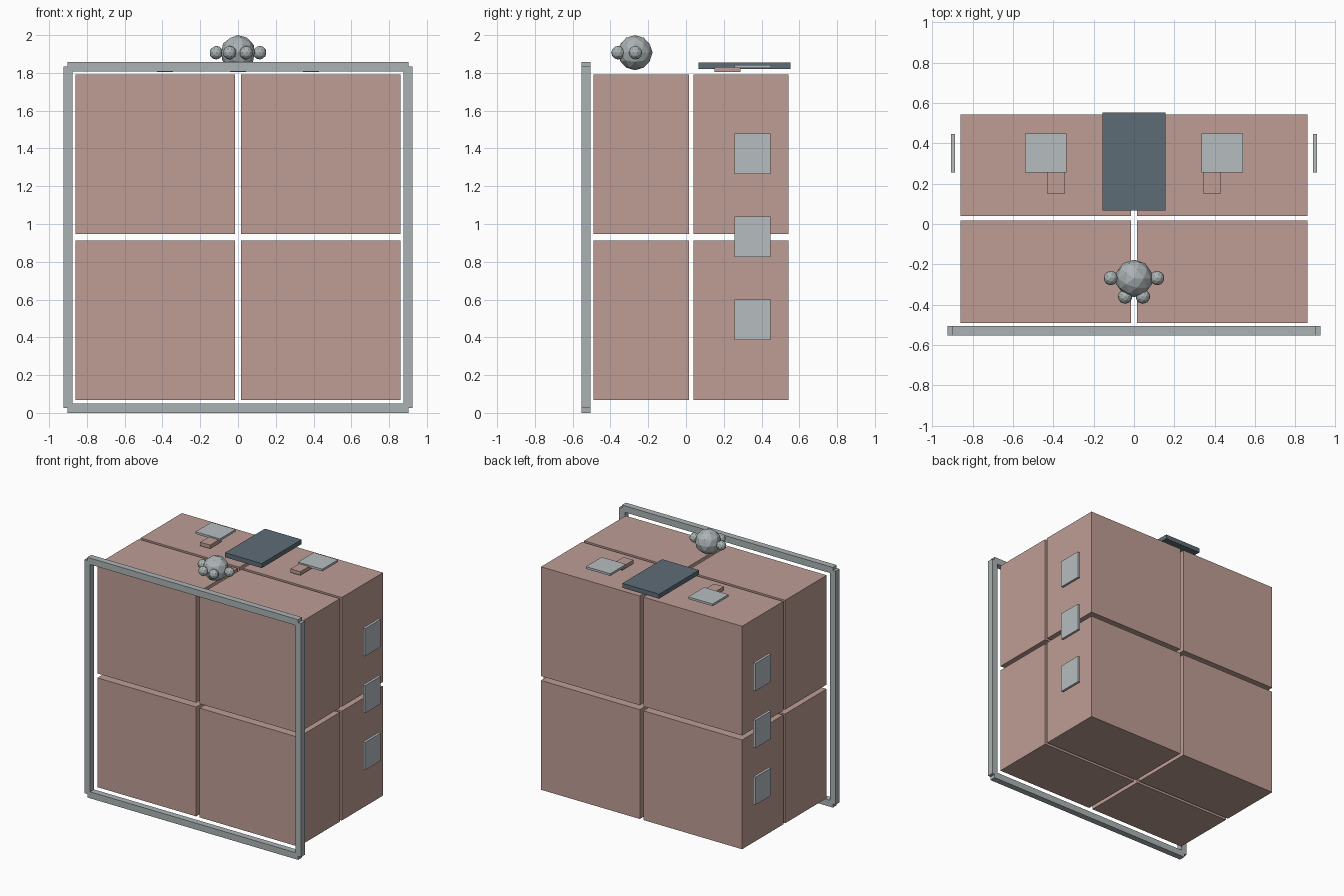
import bpy
import bmesh
from mathutils import Matrix

default = bpy.data.objects.get("Cube")
if default:
    bpy.data.objects.remove(default, do_unlink=True)


def material(name, rgb):
    mat = bpy.data.materials.new(name)
    mat.use_nodes = True
    mat.diffuse_color = (*rgb, 1)
    mat.node_tree.nodes["Principled BSDF"].inputs["Base Color"].default_value = (*rgb, 1)
    return mat


PINK = material("dusty pink", (0.52, 0.34, 0.30))
PALE = material("pale grey", (0.47, 0.51, 0.53))
GREY = material("metal grey", (0.41, 0.45, 0.46))
SLATE = material("dark slate", (0.11, 0.15, 0.18))


def finish(bm, name, mat):
    mesh = bpy.data.meshes.new(name)
    bm.to_mesh(mesh)
    bm.free()
    mesh.materials.append(mat)
    obj = bpy.data.objects.new(name, mesh)
    bpy.context.collection.objects.link(obj)
    return obj


def box(name, mat, x, y, z):
    """Box spanning the given (low, high) ranges."""
    spans = (x, y, z)
    mid = [(a + b) / 2 for a, b in spans]
    size = [abs(b - a) for a, b in spans]
    bm = bmesh.new()
    bmesh.ops.create_cube(bm, size=1, matrix=Matrix.LocRotScale(mid, None, size))
    return finish(bm, name, mat)


def ball(name, mat, centre, radius):
    bm = bmesh.new()
    bmesh.ops.create_icosphere(bm, subdivisions=2, radius=radius,
                               matrix=Matrix.Translation(centre))
    return finish(bm, name, mat)


SIDES = (("left", 1), ("right", -1))
FRAME_Y = (-0.553, -0.505)

# Eight body blocks separated by narrow gaps
for side, s in SIDES:
    for depth, y in (("front", (-0.49, 0.017)), ("back", (0.04, 0.543))):
        for level, z in (("lower", (0.067, 0.912)), ("upper", (0.946, 1.791))):
            box(f"{side}_{depth}_{level}_block", PINK, (s * 0.015, s * 0.86), y, z)

# Front frame
for level, z in (("bottom", (0, 0.05)), ("top", (1.807, 1.857))):
    box(f"{level}_frame_bar", GREY, (-0.902, 0.902), FRAME_Y, z)
for side, s in SIDES:
    box(f"{side}_frame_bar", GREY, (s * 0.877, s * 0.925), FRAME_Y, (0.027, 1.833))

# Top panel, side panels and tabs
box("centre_top_panel", SLATE, (-0.157, 0.157), (0.066, 0.553), (1.82, 1.855))
box("centre_tab", PINK, (-0.043, 0.043), (0.15, 0.288), (1.804, 1.832))
for side, s in SIDES:
    box(f"{side}_top_plate", PALE, (s * 0.334, s * 0.542), (0.256, 0.449), (1.825, 1.842))
    box(f"{side}_tab", PINK, (s * 0.344, s * 0.428), (0.15, 0.288), (1.804, 1.832))
    for i in range(3):
        z = 0.386 + i * 0.44
        box(f"{side}_side_plate_{i + 1}", PALE, (s * 0.888, s * 0.908),
            (0.256, 0.447), (z, z + 0.214))

# Ball cluster on top
ball("main_ball", GREY, (0, -0.27, 1.907), 0.093)
for side, s in SIDES:
    ball(f"{side}_outer_ball", GREY, (s * 0.115, -0.268, 1.907), 0.036)
    ball(f"{side}_front_ball", GREY, (s * 0.044, -0.36, 1.907), 0.036)
